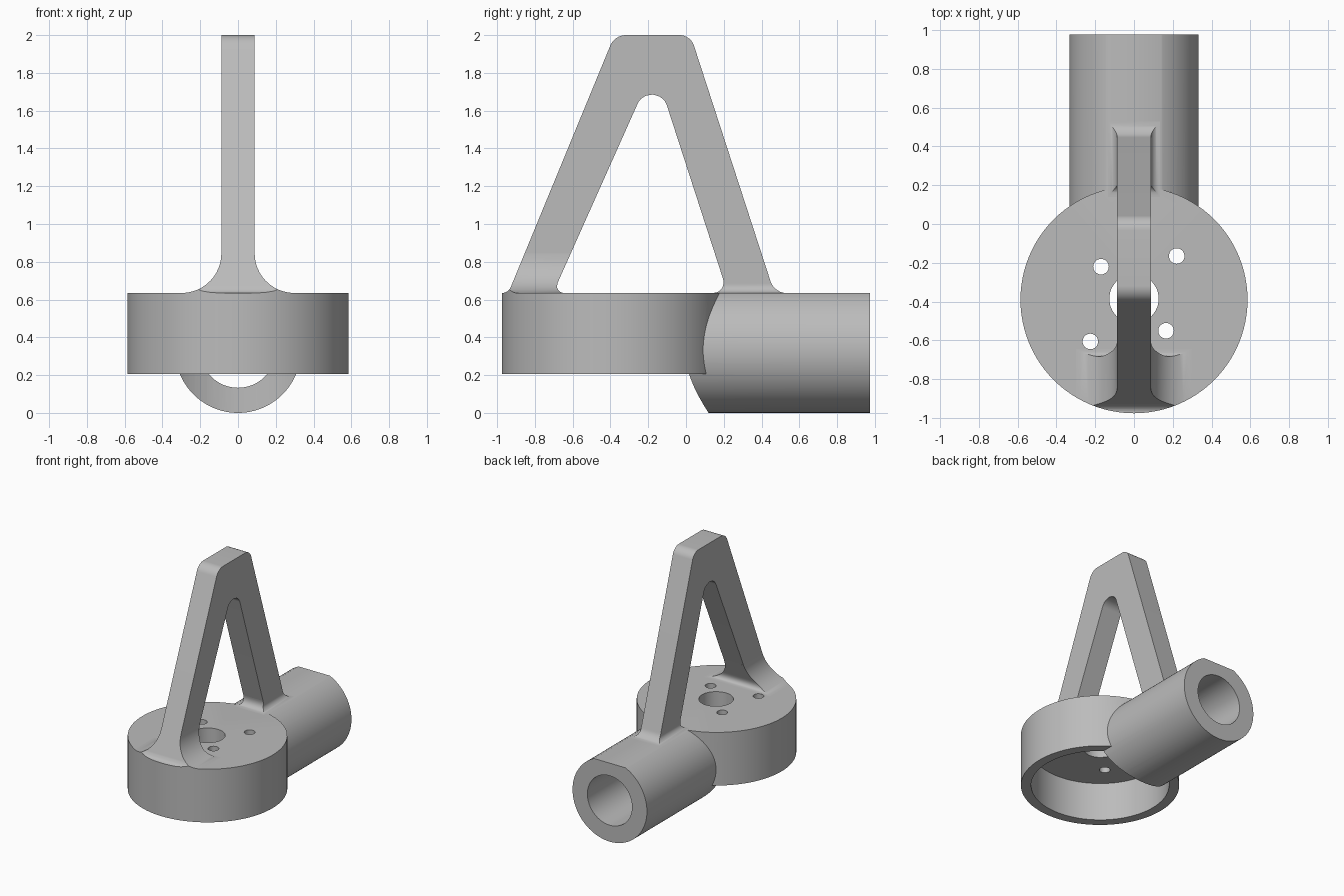
import bpy, bmesh, math
from mathutils import Vector, Matrix

if "Cube" in bpy.data.objects:
    bpy.data.objects.remove(bpy.data.objects["Cube"])

grey = bpy.data.materials.new("plain grey")
grey.use_nodes = True
COLOUR = (0.5, 0.5, 0.5, 1)
grey.diffuse_color = COLOUR
grey.node_tree.nodes["Principled BSDF"].inputs["Base Color"].default_value = COLOUR

DECK = 0.635      # height of the flat top shared by cup and tube
CUP_Y = -0.39     # centre of the cup
CUP_R = 0.585
TUBE_R = 0.333


def make(name, bm):
    bmesh.ops.recalc_face_normals(bm, faces=bm.faces)
    mesh = bpy.data.meshes.new(name)
    bm.to_mesh(mesh)
    bm.free()
    ob = bpy.data.objects.new(name, mesh)
    bpy.context.collection.objects.link(ob)
    mesh.materials.append(grey)
    return ob


def cylinder(name, radius, start, end, sides=96):
    start, end = Vector(start), Vector(end)
    turn = (end - start).to_track_quat('Z', 'Y').to_matrix().to_4x4()
    bm = bmesh.new()
    bmesh.ops.create_cone(bm, cap_ends=True, segments=sides, radius1=radius, radius2=radius,
                          depth=(end - start).length,
                          matrix=Matrix.Translation((start + end) / 2) @ turn)
    return make(name, bm)


def upright(name, radius, x, y, low, high, sides=96):
    return cylinder(name, radius, (x, y, low), (x, y, high), sides)


def rounded(corners, steps=10):
    """Outline from (y, z, radius) corners, with arcs at the corners."""
    out = []
    for i, (y, z, r) in enumerate(corners):
        p = Vector((y, z))
        if not r:
            out.append(p)
            continue
        a = (Vector(corners[i - 1][:2]) - p).normalized()
        b = (Vector(corners[(i + 1) % len(corners)][:2]) - p).normalized()
        half = a.angle(b) / 2
        centre = p + (a + b).normalized() * r / math.sin(half)
        reach = r / math.tan(half)
        for k in range(steps + 1):
            ray = (p + a * reach - centre).lerp(p + b * reach - centre, k / steps)
            out.append(centre + ray.normalized() * r)
    return out


def loft(name, rings):
    """Closed solid through rings of equal length."""
    bm = bmesh.new()
    rows = [[bm.verts.new(p) for p in ring] for ring in rings]
    n = len(rows[0])
    for low, high in zip(rows, rows[1:]):
        for i in range(n):
            j = (i + 1) % n
            bm.faces.new((low[i], low[j], high[j], high[i]))
    bm.faces.new(rows[0])
    bm.faces.new(rows[-1])
    return make(name, bm)


def prism(name, outline, half):
    return loft(name, [[(x, p.x, p.y) for p in outline] for x in (-half, half)])


def combine(target, tool, operation):
    mod = target.modifiers.new(operation.lower(), 'BOOLEAN')
    mod.operation, mod.solver, mod.object = operation, 'EXACT', tool
    bpy.context.view_layer.objects.active = target
    bpy.ops.object.modifier_apply(modifier=mod.name)
    bpy.data.objects.remove(tool)


# Cup and tube joined, with one flat deck across both
body = upright("cup_and_tube", CUP_R, 0, CUP_Y, 0.205, 0.72)
combine(body, cylinder("tube", TUBE_R, (0, -0.1, TUBE_R), (0, 0.975, TUBE_R)), 'UNION')
deck_cut = rounded([(-2, DECK, 0), (2, DECK, 0), (2, 1, 0), (-2, 1, 0)])
combine(body, prism("deck_cut", deck_cut, 1), 'DIFFERENCE')

# Cup cavity, tube bore, shaft hole and screw holes
combine(body, upright("cavity", 0.51, 0, CUP_Y, -0.1, 0.515), 'DIFFERENCE')
combine(body, cylinder("bore", 0.2, (0, 0.07, TUBE_R), (0, 1.2, TUBE_R)), 'DIFFERENCE')
combine(body, upright("shaft_hole", 0.127, 0, -0.385, 0.45, 0.8, 48), 'DIFFERENCE')
for x, y in ((-0.17, -0.22), (0.22, -0.165), (0.165, -0.55), (-0.225, -0.605)):
    combine(body, upright("screw_hole", 0.04, x, y, 0.45, 0.8, 32), 'DIFFERENCE')

# Two-legged frame with rounded crown and rounded opening
HALF = 0.088
frame = prism("a_frame", rounded([(-0.955, 0.6, 0), (-0.378, 2, 0.09),
                                  (0.024, 2, 0.08), (0.479, 0.6, 0)]), HALF)
opening = prism("opening", rounded([(-0.764, 0.5, 0), (-0.168, 1.834, 0.083),
                                    (0.264, 0.5, 0)]), 0.5)
combine(frame, opening, 'DIFFERENCE')


def edge(y, z, slope):
    return lambda h: y + slope * (h - z)


def flare(name, front, back, side_r, front_r, back_r, steps=14):
    """Concave fillet around a leg's foot."""
    def spread(r, h):
        return r - math.sqrt(max(0, r * r - max(0, r - h) ** 2))
    rings = []
    top = max(side_r, front_r, back_r)
    for k in range(-1, steps + 1):
        h = top * (max(k, 0) / steps) ** 2
        z = DECK + h if k >= 0 else DECK - 0.015
        x = HALF + spread(side_r, h)
        y0 = front(z) - spread(front_r, h)
        y1 = back(z) + spread(back_r, h)
        rings.append([(-x, y0, z), (x, y0, z), (x, y1, z), (-x, y1, z)])
    return loft(name, rings)


# Feet: a wide one trimmed to the cup's rim, a small one on the tube
front_foot = flare("front_foot", edge(-0.955, 0.6, 0.412), edge(-0.764, 0.5, 0.447),
                   0.21, 0.03, 0.06)
combine(front_foot, upright("rim_trim", CUP_R, 0, CUP_Y, 0.5, 1.2), 'INTERSECT')
rear_foot = flare("rear_foot", edge(0.264, 0.5, -0.324), edge(0.479, 0.6, -0.325),
                  0.045, 0.08, 0.06)

# Smooth shading with crisp edges
bpy.ops.object.select_all(action='DESELECT')
for ob in (body, frame, front_foot, rear_foot):
    ob.select_set(True)
bpy.context.view_layer.objects.active = body
bpy.ops.object.shade_smooth_by_angle(angle=math.radians(30))
